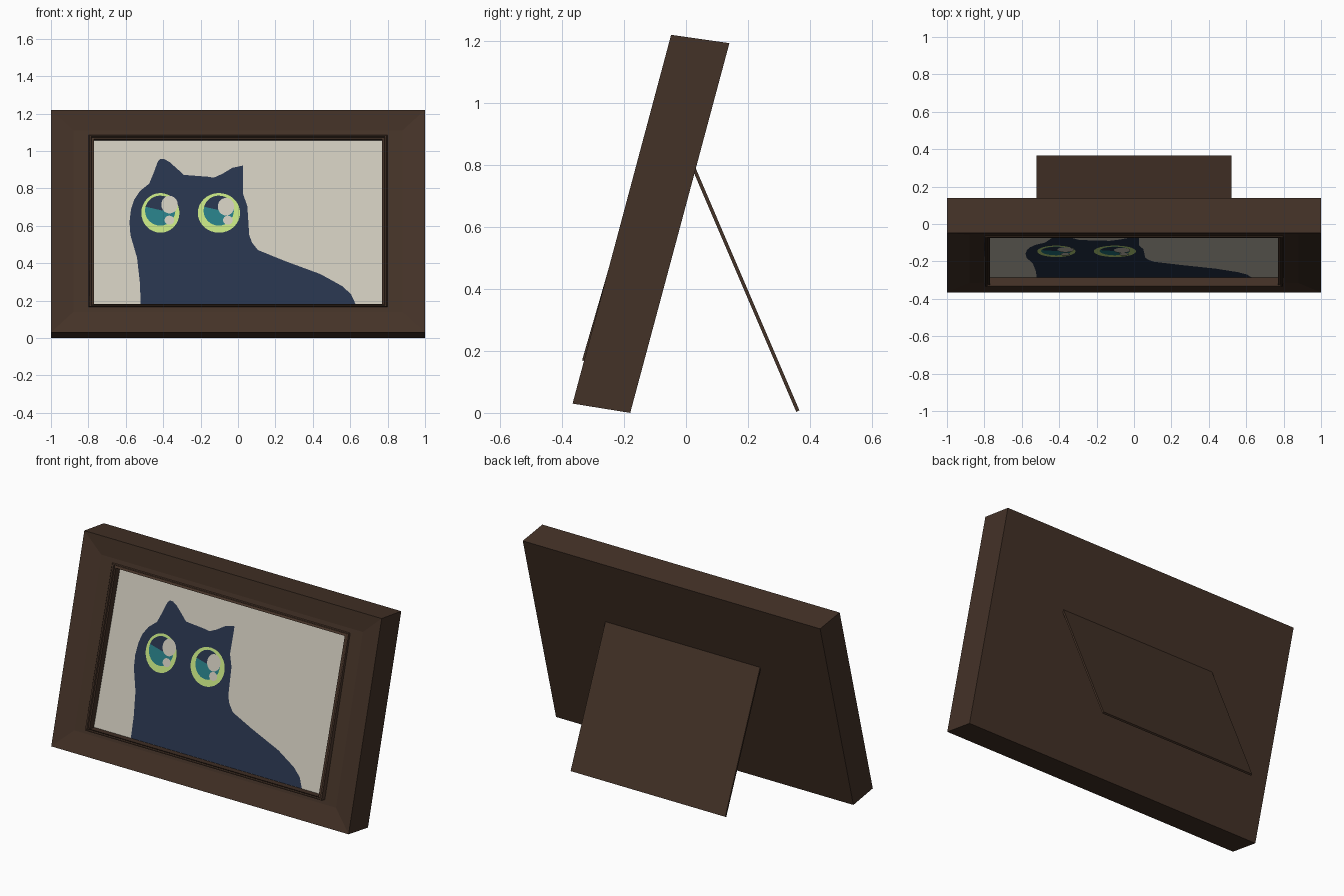
import bpy, bmesh, math

if "Cube" in bpy.data.objects:
    bpy.data.objects.remove(bpy.data.objects["Cube"])

def mat(name, hexcol):
    m = bpy.data.materials.new(name)
    lin = []
    for i in (0, 2, 4):
        c = int(hexcol[i:i + 2], 16) / 255
        lin.append(c / 12.92 if c < 0.04045 else ((c + 0.055) / 1.055) ** 2.4)
    m.diffuse_color = (*lin, 1)
    m.use_nodes = True
    m.node_tree.nodes["Principled BSDF"].inputs["Base Color"].default_value = m.diffuse_color
    return m

WOOD = mat("dark_wood", "443227")
CREAM = mat("cream_paper", "CDC8BA")
NAVY = mat("navy_fur", "27334B")
LIME = mat("lime_eye", "C2E080")
TEAL = mat("teal_iris", "277B83")

def finish(bm, name, material, fix=True):
    if fix:
        bmesh.ops.recalc_face_normals(bm, faces=bm.faces)
    me = bpy.data.meshes.new(name)
    bm.to_mesh(me)
    bm.free()
    me.materials.append(material)
    ob = bpy.data.objects.new(name, me)
    bpy.context.collection.objects.link(ob)
    return ob

# Leaning frame: rectangular loops (half width, bottom (y, z), top (y, z))
loops = [
    (1.0, (-0.18, 0.0), (0.14, 1.193)),         # back edge
    (1.0, (-0.366, 0.03), (-0.048, 1.22)),      # front outer edge
    (0.88, (-0.316, 0.14), (-0.057, 1.11)),     # end of sloped moulding
    (0.80, (-0.309, 0.165), (-0.064, 1.085)),   # foot of lip
    (0.795, (-0.335, 0.169), (-0.071, 1.082)),  # lip crest
    (0.785, (-0.334, 0.174), (-0.073, 1.076)),
    (0.782, (-0.324, 0.176), (-0.066, 1.073)),  # small step
    (0.77, (-0.327, 0.182), (-0.074, 1.063)),   # opening
    (0.77, (-0.280, 0.175), (-0.025, 1.056)),   # inner wall
]
bm = bmesh.new()
rings = []
for hx, (y0, z0), (y1, z1) in loops:
    rings.append([bm.verts.new(p) for p in
                  ((-hx, y0, z0), (hx, y0, z0), (hx, y1, z1), (-hx, y1, z1))])
for a, b in zip(rings, rings[1:]):
    for i in range(4):
        j = (i + 1) % 4
        bm.faces.new((a[i], a[j], b[j], b[i]))
bm.faces.new(rings[0])
bm.faces.new(rings[-1])
finish(bm, "frame", WOOD)

# Picture plane: flat shapes given in front-view x, z
def picture_y(z):
    return -0.285 + 0.289 * (z - 0.178)

def plate(name, pts, material, layer):
    bm = bmesh.new()
    f = bm.faces.new([bm.verts.new((x, picture_y(z) - 0.0015 * layer, z)) for x, z in pts])
    f.normal_update()
    if f.normal.y > 0:
        f.normal_flip()
    bmesh.ops.triangulate(bm, faces=[f], ngon_method='EAR_CLIP')
    return finish(bm, name, material, False)

def oval(cx, cz, rx, rz, a0=0, a1=360, n=32):
    full = a1 - a0 >= 360
    return [(cx + rx * math.cos(math.radians(a0 + (a1 - a0) * i / n)),
             cz + rz * math.sin(math.radians(a0 + (a1 - a0) * i / n)))
            for i in range(n if full else n + 1)]

plate("picture_card", [(-0.77, 0.177), (0.77, 0.177), (0.77, 1.057), (-0.77, 1.057)], CREAM, 0)

# Cat silhouette
cat = [(-.52, .178), (-.525, .30), (-.54, .43), (-.575, .55), (-.58, .62), (-.572, .69), (-.555, .74),
       (-.525, .785), (-.475, .825), (-.45, .885), (-.428, .945), (-.415, .957),
       (-.395, .957), (-.365, .94), (-.32, .90), (-.29, .872), (-.16, .862),
       (-.13, .857), (-.085, .877), (-.03, .91), (.027, .922), (.027, .77),
       (.05, .705), (.06, .55), (.075, .51), (.107, .47), (.25, .412),
       (.44, .342), (.556, .278), (.604, .235), (.63, .178)]
plate("cat_body", cat, NAVY, 1)

# Eyes: ring, iris, dark pupil cap, big and small glints
for side, cx, rx, gx, gz in (("left", -.415, .102, -.366, .713),
                             ("right", -.102, .113, -.064, .702)):
    ix = cx - 0.001
    plate(side + "_eye_ring", oval(cx, .669, rx, .106), LIME, 2)
    plate(side + "_iris", oval(ix, .681, .081, .08), TEAL, 3)
    plate(side + "_pupil", oval(ix, .681, .081, .08, 25, 165, 20) + [(ix + .01, .682)], NAVY, 4)
    plate(side + "_glint", oval(gx, gz, .044, .047), CREAM, 5)
    plate(side + "_small_glint", oval(cx + .048, .63, .026, .024), CREAM, 5)

# Back stand: thin leaning plate
bm = bmesh.new()
prof = [(0.022, 0.783), (0.031, 0.79), (0.366, 0.008), (0.356, 0.003)]
lo = [bm.verts.new((-0.52, y, z)) for y, z in prof]
hi = [bm.verts.new((0.52, y, z)) for y, z in prof]
bm.faces.new(lo)
bm.faces.new(hi)
for i in range(4):
    j = (i + 1) % 4
    bm.faces.new((lo[i], lo[j], hi[j], hi[i]))
finish(bm, "back_stand", WOOD)
